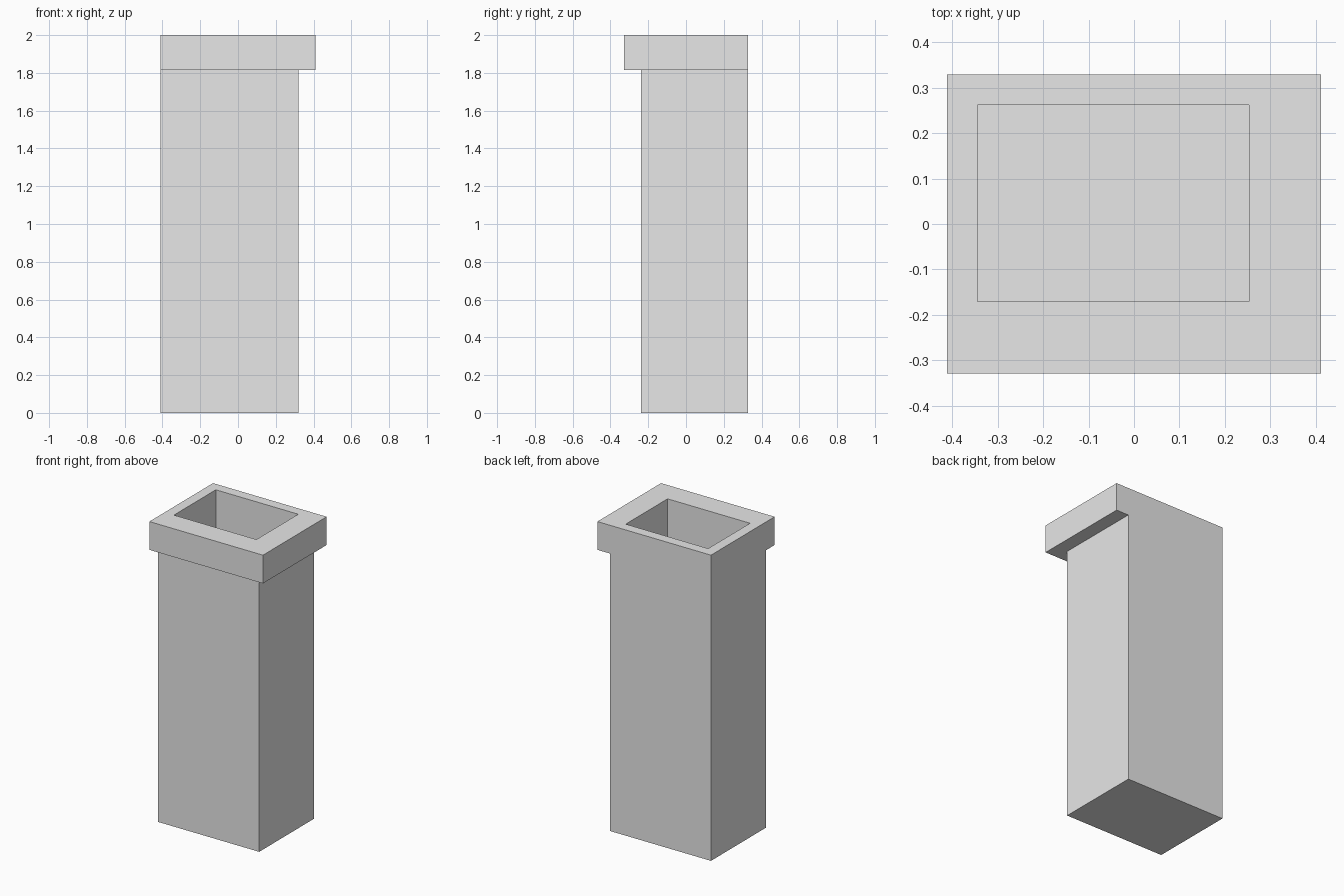
import bpy
import bmesh

default_cube = bpy.data.objects.get("Cube")
if default_cube:
    bpy.data.objects.remove(default_cube, do_unlink=True)

# Single plain grey material
GREY = (0.8, 0.8, 0.8, 1.0)
grey = bpy.data.materials.new("plain_grey")
grey.use_nodes = True
grey.diffuse_color = GREY
grey.node_tree.nodes["Principled BSDF"].inputs["Base Color"].default_value = GREY

# Shared dimensions: the back and the -x side of shaft and collar are flush
LEFT, BACK = -0.411, 0.329
SHAFT_RIGHT, SHAFT_FRONT = 0.32, -0.238
COLLAR_RIGHT, COLLAR_FRONT = 0.411, -0.329
COLLAR_BASE, TOP = 1.815, 2.0
WALL = 0.067


def rectangle(bm, x0, x1, y0, y1, z):
    return [bm.verts.new((x, y, z)) for x, y in ((x0, y0), (x1, y0), (x1, y1), (x0, y1))]


def bridge(bm, lower, upper):
    for i in range(4):
        j = (i + 1) % 4
        bm.faces.new((lower[i], lower[j], upper[j], upper[i]))


# Hollow shaft and collar as one continuous shell, from the base up and down into the well
bm = bmesh.new()
shaft = (LEFT, SHAFT_RIGHT, SHAFT_FRONT, BACK)
collar = (LEFT, COLLAR_RIGHT, COLLAR_FRONT, BACK)
well = (LEFT + WALL, SHAFT_RIGHT - WALL, SHAFT_FRONT + WALL, BACK - WALL)
levels = ((shaft, 0), (shaft, COLLAR_BASE), (collar, COLLAR_BASE),
          (collar, TOP), (well, TOP), (well, WALL))
rings = [rectangle(bm, *outline, z) for outline, z in levels]
for lower, upper in zip(rings, rings[1:]):
    bridge(bm, lower, upper)
bm.faces.new(reversed(rings[0]))
bm.faces.new(rings[-1])

# Merge the flush corner and clear the collapsed ledge edges
bmesh.ops.remove_doubles(bm, verts=bm.verts[:], dist=0.0001)
bmesh.ops.dissolve_degenerate(bm, edges=bm.edges[:], dist=0.0001)
bmesh.ops.recalc_face_normals(bm, faces=bm.faces[:])

mesh = bpy.data.meshes.new("hollow_shaft_with_collar")
bm.to_mesh(mesh)
bm.free()
mesh.materials.append(grey)
shaft_object = bpy.data.objects.new("hollow_shaft_with_collar", mesh)
bpy.context.collection.objects.link(shaft_object)
